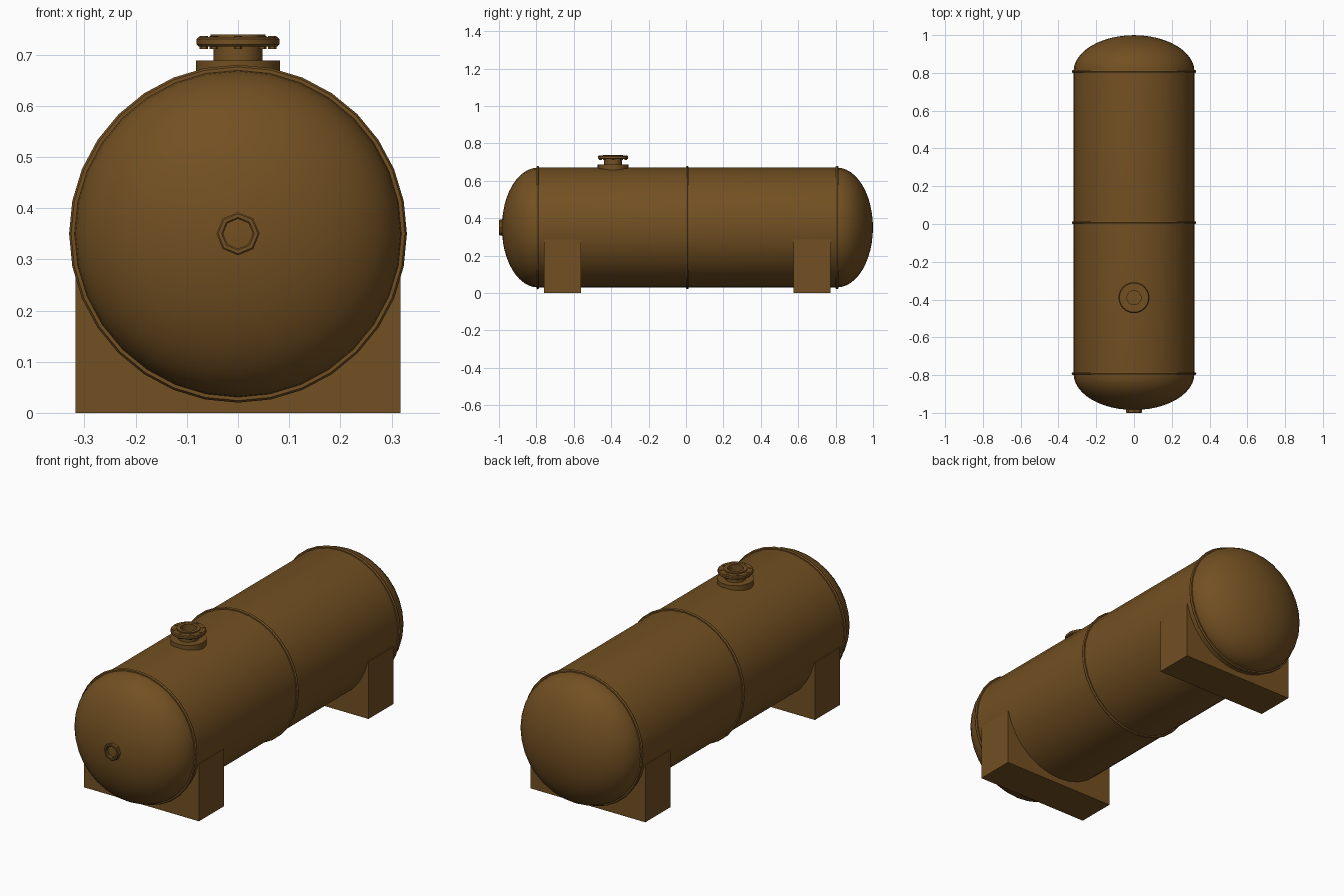
import bpy, bmesh
from math import sin, cos, pi, radians, sqrt, asin
from mathutils import Vector

if "Cube" in bpy.data.objects:
    bpy.data.objects.remove(bpy.data.objects["Cube"])

AXIS_Z = 0.35      # height of the tank centre line
MID_Y = 0.0075     # middle of the shell along y
R = 0.32           # shell radius

paint = bpy.data.materials.new("brown_paint")
paint.diffuse_color = (0.17, 0.08, 0.016, 1)
paint.use_nodes = True
paint.node_tree.nodes["Principled BSDF"].inputs["Base Color"].default_value = paint.diffuse_color


def finish(name, bm, smooth=True):
    bmesh.ops.recalc_face_normals(bm, faces=bm.faces)
    me = bpy.data.meshes.new(name)
    bm.to_mesh(me)
    bm.free()
    me.materials.append(paint)
    ob = bpy.data.objects.new(name, me)
    bpy.context.collection.objects.link(ob)
    if smooth:
        bpy.ops.object.select_all(action='DESELECT')
        ob.select_set(True)
        bpy.context.view_layer.objects.active = ob
        bpy.ops.object.shade_smooth_by_angle(angle=radians(35))
    return ob


def lathe(name, profile, centre, axis, segs, closed=False):
    """Revolve (radius, height) points; axis 'Y' or 'Z'. Closed profiles make rings."""
    bm = bmesh.new()
    c = Vector(centre)
    rings = []
    for r, h in profile:
        ring = []
        for i in range(segs):
            a = 2 * pi * i / segs
            u, v = r * cos(a), r * sin(a)
            ring.append(bm.verts.new(c + Vector((u, h, v) if axis == 'Y' else (u, v, h))))
        rings.append(ring)
    pairs = list(zip(rings, rings[1:]))
    if closed:
        pairs.append((rings[-1], rings[0]))
    else:
        bm.faces.new(rings[0])
        bm.faces.new(rings[-1])
    for a, b in pairs:
        for i in range(segs):
            j = (i + 1) % segs
            bm.faces.new((a[i], a[j], b[j], b[i]))
    return finish(name, bm)


# Shell with elliptical end domes
half, depth, n = 0.8, 0.192, 12
dome = [(max(R * cos(t), 0.006), half + depth * sin(t))
        for t in (k * pi / 2 / n for k in range(n + 1))]
lathe("tank_shell", [(r, -h) for r, h in reversed(dome)] + dome,
      (0, MID_Y, AXIS_Z), 'Y', 32)

# Weld seams
for name, y in (("front", -half), ("middle", 0), ("back", half)):
    bead = [(0.322 + 0.008 * cos(k * pi / 3), 0.008 * sin(k * pi / 3)) for k in range(6)]
    lathe(name + "_weld_seam", bead, (0, MID_Y + y, AXIS_Z), 'Y', 32, True)

# Saddle supports with a curved cradle
W, TOP, CR = 0.317, 0.285, 0.318
edge = asin(sqrt(CR ** 2 - (AXIS_Z - TOP) ** 2) / CR)
arc = [(CR * sin(a), AXIS_Z - CR * cos(a))
       for a in (edge - 2 * edge * k / 24 for k in range(25))]
outline = [(-W, TOP), (-W, 0), (W, 0), (W, TOP)] + arc
for name, y0 in (("front_saddle", -0.76), ("back_saddle", 0.575)):
    bm = bmesh.new()
    face = bm.faces.new([bm.verts.new((x, y0, z)) for x, z in outline])
    ext = bmesh.ops.extrude_face_region(bm, geom=[face])
    moved = [e for e in ext["geom"] if isinstance(e, bmesh.types.BMVert)]
    bmesh.ops.translate(bm, verts=moved, vec=(0, 0.198, 0))
    finish(name, bm, False)

# Top nozzle: pad, then neck and flange as one open ring
NY = -0.39
lathe("nozzle_pad", [(0.082, 0.63), (0.082, 0.688)], (0, NY, 0), 'Z', 32)
lathe("nozzle_flange",
      [(0.048, 0.68), (0.048, 0.716), (0.077, 0.716), (0.081, 0.72), (0.081, 0.73),
       (0.077, 0.734), (0.054, 0.734), (0.054, 0.739), (0.037, 0.739), (0.037, 0.68)],
      (0, NY, 0), 'Z', 24, True)

# Flange bolts
for k in range(8):
    a = 2 * pi * k / 8
    lathe(f"flange_bolt_{k + 1}", [(0.008, 0.711), (0.008, 0.7365)],
          (0.067 * cos(a), NY + 0.067 * sin(a), 0), 'Z', 6)

# Octagonal drain fitting on the front dome
lathe("drain_fitting",
      [(0.042, -0.965), (0.042, -0.997), (0.039, -1.0), (0.032, -1.0),
       (0.029, -0.997), (0.029, -0.965)],
      (0, 0, AXIS_Z), 'Y', 8, True)
